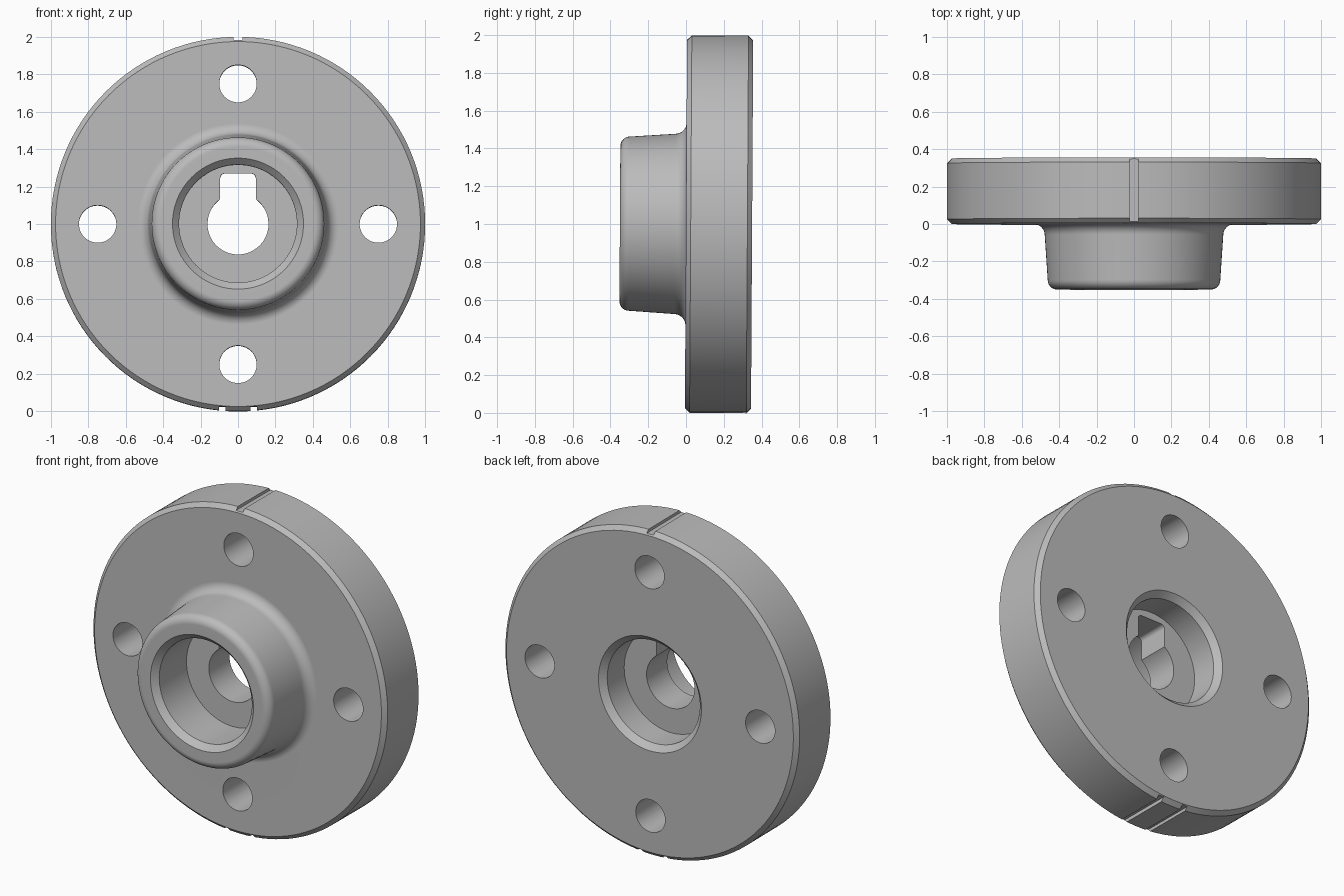
import bpy, bmesh
from math import sin, cos, pi, radians
from mathutils import Matrix, Vector

cube = bpy.data.objects.get("Cube")
if cube:
    bpy.data.objects.remove(cube)

grey = bpy.data.materials.new("machined_grey")
grey.use_nodes = True
colour = (0.5, 0.5, 0.5, 1)
grey.diffuse_color = colour
grey.node_tree.nodes["Principled BSDF"].inputs["Base Color"].default_value = colour


def finish(name, bm):
    bmesh.ops.recalc_face_normals(bm, faces=bm.faces)
    mesh = bpy.data.meshes.new(name)
    bm.to_mesh(mesh)
    bm.free()
    mesh.materials.append(grey)
    obj = bpy.data.objects.new(name, mesh)
    bpy.context.collection.objects.link(obj)
    return obj


def arc(r, y, radius, start, end, steps=8):
    """Points of a fillet in the (radius, depth) plane."""
    angles = [radians(start + (end - start) * i / steps) for i in range(steps + 1)]
    return [(r + radius * cos(a), y + radius * sin(a)) for a in angles]


def lathe(name, profile, steps=128):
    """Turn a closed (radius, depth) profile around the y axis."""
    bm = bmesh.new()
    rings = []
    for i in range(steps):
        a = 2 * pi * i / steps
        rings.append([bm.verts.new((r * cos(a), y, r * sin(a))) for r, y in profile])
    n = len(profile)
    for i in range(steps):
        a, b = rings[i], rings[(i + 1) % steps]
        for j in range(n):
            k = (j + 1) % n
            bm.faces.new((a[j], a[k], b[k], b[j]))
    return finish(name, bm)


def box(name, centre, size, round_top=0):
    bm = bmesh.new()
    bmesh.ops.create_cube(bm, size=1, matrix=Matrix.Translation(centre)
                          @ Matrix.Diagonal(Vector(size)).to_4x4())
    if round_top:
        edges = [e for e in bm.edges
                 if all(v.co.z > centre[2] for v in e.verts)
                 and abs(e.verts[0].co.y - e.verts[1].co.y) > 0.01]
        bmesh.ops.bevel(bm, geom=edges, offset=round_top, segments=5,
                        profile=0.5, affect='EDGES')
    return finish(name, bm)


def drill(name, x, z, radius):
    bm = bmesh.new()
    bmesh.ops.create_cone(bm, cap_ends=True, segments=48, radius1=radius, radius2=radius,
                          depth=1, matrix=Matrix.Translation((x, 0.2, z))
                          @ Matrix.Rotation(pi / 2, 4, 'X'))
    return finish(name, bm)


# Flange, filleted hub, front bore, web and rear recess in one turned profile
profile = [(0.163, -0.05), (0.315, -0.05), (0.315, -0.315), (0.35, -0.35)]
profile += arc(0.411, -0.3, 0.05, -90, 0)
profile += arc(0.537, -0.06, 0.06, 180, 90)
profile += [(0.975, 0), (1, 0.025), (1, 0.325), (0.975, 0.35),
            (0.35, 0.35), (0.315, 0.315), (0.315, 0.15), (0.163, 0.15)]
flange = lathe("flanged_hub", profile)

# Bolt holes, keyway and rim index grooves
cutters = [drill("bolt_hole_cutter", 0.75 * cos(i * pi / 2), 0.75 * sin(i * pi / 2), 0.1)
           for i in range(4)]
cutters.append(box("keyway_cutter", (0, 0.05, 0.135), (0.19, 0.4, 0.27), 0.025))
cutters.append(box("top_groove_cutter", (0, 0.15, 1.082), (0.046, 1, 0.2)))
for side in (-1, 1):
    cutters.append(box("bottom_groove_cutter", (side * 0.085, 0.15, -1.076), (0.035, 1, 0.2)))

for cutter in cutters:
    cutter.hide_render = True
    cut = flange.modifiers.new(cutter.name, 'BOOLEAN')
    cut.operation = 'DIFFERENCE'
    cut.solver = 'EXACT'
    cut.object = cutter

# Bake the cuts and remove the cutters
bpy.context.view_layer.update()
graph = bpy.context.evaluated_depsgraph_get()
baked = bpy.data.meshes.new_from_object(flange.evaluated_get(graph))
flange.modifiers.clear()
flange.data = baked
for cutter in cutters:
    bpy.data.objects.remove(cutter)

# Single material, slight lean, stand on the ground
baked.materials.clear()
baked.materials.append(grey)
for face in baked.polygons:
    face.material_index = 0
baked.transform(Matrix.Translation((0, 0, 1)) @ Matrix.Rotation(-0.006, 4, 'X'))

bpy.ops.object.select_all(action='DESELECT')
flange.select_set(True)
bpy.context.view_layer.objects.active = flange
bpy.ops.object.shade_smooth_by_angle(angle=radians(30))
weighted = flange.modifiers.new("even_shading", 'WEIGHTED_NORMAL')
weighted.keep_sharp = True
